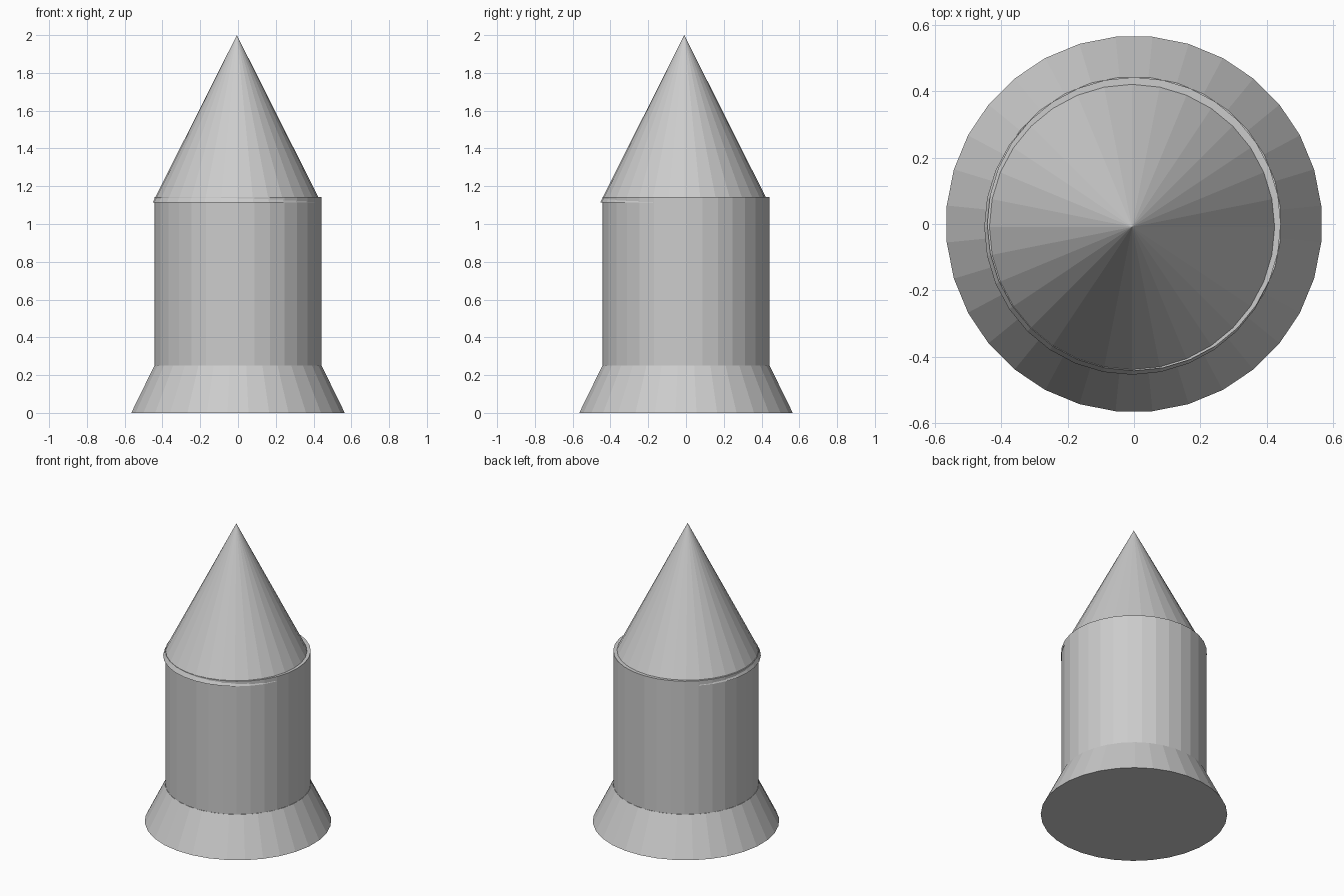
import bpy
import math

if "Cube" in bpy.data.objects:
    bpy.data.objects.remove(bpy.data.objects["Cube"])

SIDES = 32


def tapered(name, r_bottom, r_top, z0, z1, x=0.0, y=0.0, turn=0.0):
    """Capped flat-shaded round part between two heights; vertices start on the x axis."""
    bpy.ops.mesh.primitive_cone_add(
        vertices=SIDES, radius1=r_bottom, radius2=r_top, depth=z1 - z0,
        location=(x, y, (z0 + z1) / 2), rotation=(0, 0, turn))
    obj = bpy.context.object
    obj.name = name
    return obj


# Flared skirt, turned half a facet so flats face the axes
tapered("base_skirt", 0.568, 0.445, 0.0, 0.25, turn=math.pi / SIDES)

# Straight cylindrical body
tapered("body", 0.443, 0.443, 0.245, 1.144)

# Pointed nose, slightly off centre and sunk into the body
tapered("nose_cone", 0.446, 0.0, 1.113, 2.0, x=-0.006, y=-0.009)
